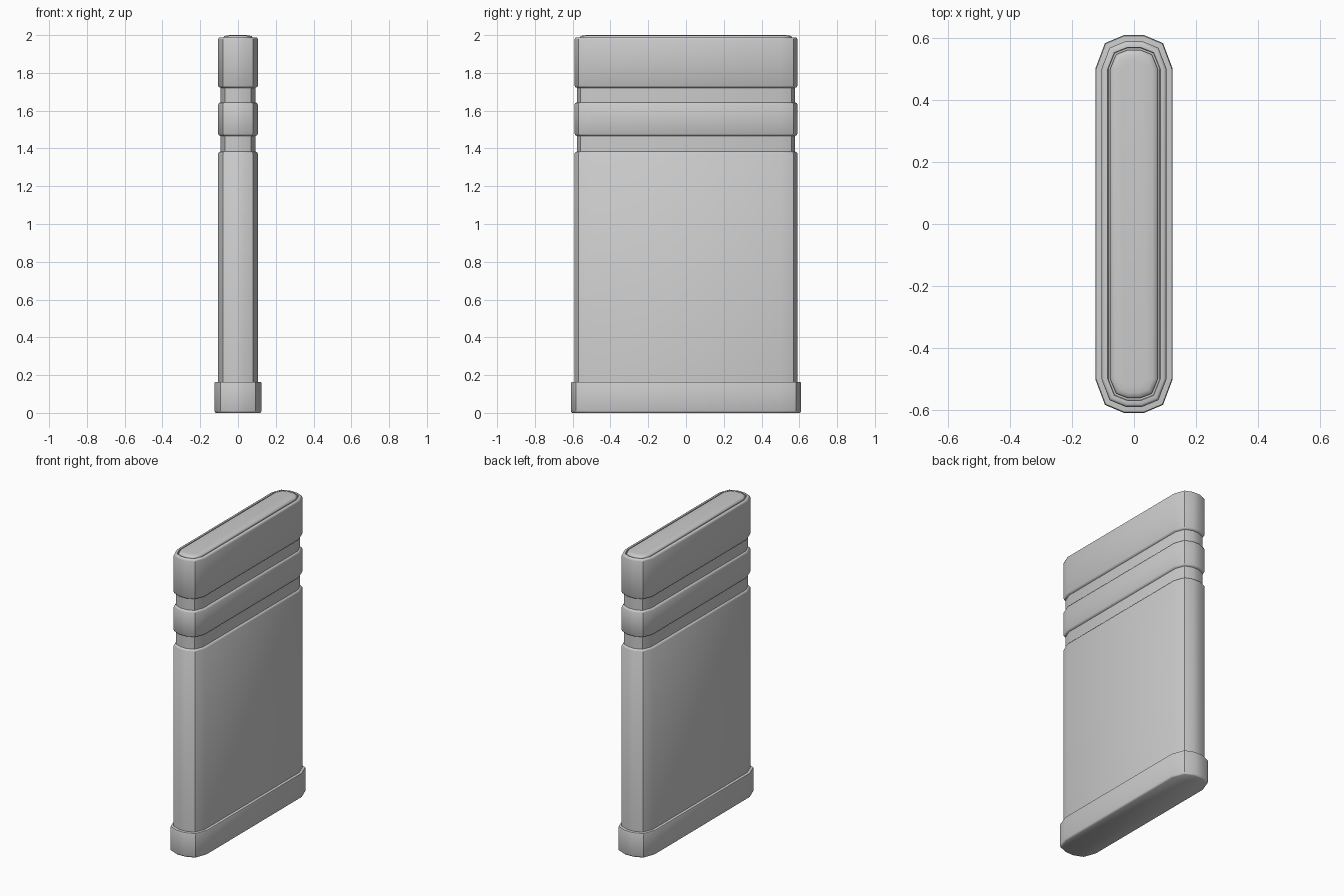
import bpy, bmesh, math

if "Cube" in bpy.data.objects:
    bpy.data.objects.remove(bpy.data.objects["Cube"])


def outline(d):
    # Long faceted capsule, grown or shrunk by d from the body size
    w, e = 0.105 + d, 0.09 + d
    q = [(w, 0.5), (0.75 * w, 0.5 + 0.76 * e), (0.25 * w, 0.5 + e)]
    half = q + [(-x, y) for x, y in reversed(q)]
    return half + [(-x, -y) for x, y in half]


def loft(name, profile):
    # Stack outlines given as (offset, z) and close both ends
    bm = bmesh.new()
    rings = [[bm.verts.new((x, y, z)) for x, y in outline(d)] for d, z in profile]
    n = len(rings[0])
    for a, b in zip(rings, rings[1:]):
        for i in range(n):
            j = (i + 1) % n
            bm.faces.new((a[i], a[j], b[j], b[i]))
    bm.faces.new(rings[0][::-1])
    bm.faces.new(rings[-1])
    bmesh.ops.recalc_face_normals(bm, faces=bm.faces[:])
    mesh = bpy.data.meshes.new(name)
    bm.to_mesh(mesh)
    bm.free()
    ob = bpy.data.objects.new(name, mesh)
    bpy.context.collection.objects.link(ob)
    bpy.ops.object.select_all(action='DESELECT')
    ob.select_set(True)
    bpy.context.view_layer.objects.active = ob
    bpy.ops.object.shade_smooth_by_angle(angle=math.radians(40))
    return ob


# Wider foot collar
loft("base_collar", [(0.012, 0.0), (0.017, 0.004), (0.02, 0.012),
                     (0.02, 0.155), (0.017, 0.163), (-0.003, 0.165)])

# Main slab with two grooves running round it
body = [(0.0, 0.155)]
for low, high in ((1.38, 1.47), (1.64, 1.725)):
    body += [(0.0, low - 0.007), (-0.004, low), (-0.013, low + 0.004),
             (-0.013, high - 0.004), (-0.004, high), (0.0, high + 0.007)]
# Rounded top rim with a shallow recess
body += [(0.0, 1.977), (-0.003, 1.985), (-0.008, 1.988),
         (-0.02, 1.988), (-0.022, 1.98)]
loft("panel_body", body)

# Raised pad on the top
loft("top_pad", [(-0.028, 1.975), (-0.028, 1.988), (-0.032, 1.994),
                 (-0.045, 1.998), (-0.065, 2.0)])
